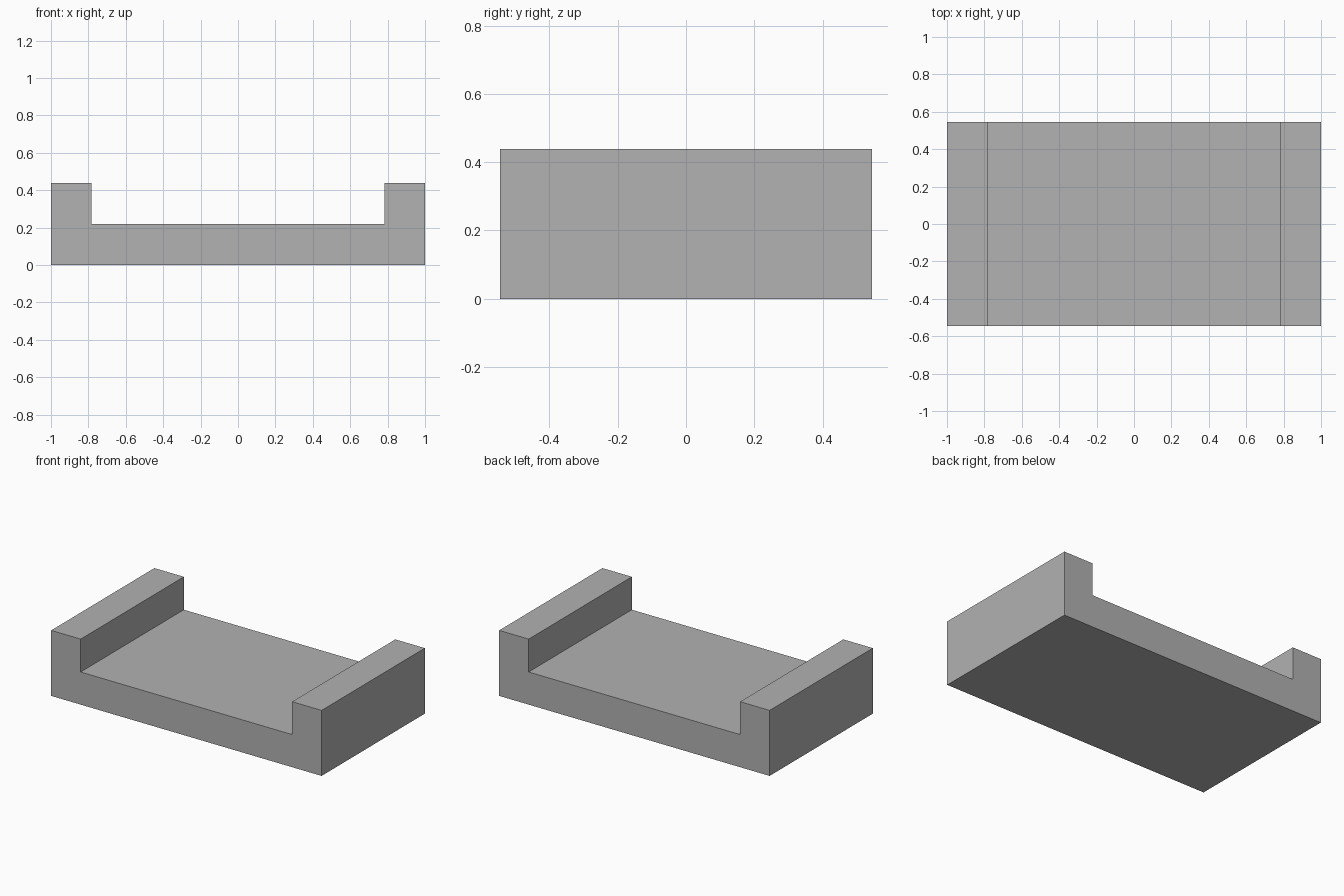
import bpy
import bmesh

cube = bpy.data.objects.get("Cube")
if cube:
    bpy.data.objects.remove(cube, do_unlink=True)

# Overall sizes
HALF_WIDTH, HALF_DEPTH = 1.0, 0.545
INNER_X, FLOOR_Z, WALL_Z = 0.782, 0.218, 0.438

# Single grey material
grey = bpy.data.materials.new("plain_grey")
grey.use_nodes = True
colour = (0.445, 0.445, 0.445, 1.0)
grey.diffuse_color = colour
grey.node_tree.nodes["Principled BSDF"].inputs["Base Color"].default_value = colour

# Channel profile: right half, mirrored to the left half
half = [(HALF_WIDTH, 0), (HALF_WIDTH, WALL_Z), (INNER_X, WALL_Z), (INNER_X, FLOOR_Z)]
profile = half + [(-x, z) for x, z in reversed(half)]

# Extrude the profile from front to back
bm = bmesh.new()
front = bm.faces.new([bm.verts.new((x, -HALF_DEPTH, z)) for x, z in profile])
result = bmesh.ops.extrude_face_region(bm, geom=[front], use_keep_orig=True)
back_verts = [g for g in result["geom"] if isinstance(g, bmesh.types.BMVert)]
bmesh.ops.translate(bm, verts=back_verts, vec=(0, 2 * HALF_DEPTH, 0))
bmesh.ops.recalc_face_normals(bm, faces=bm.faces)

mesh = bpy.data.meshes.new("channel_block")
bm.to_mesh(mesh)
bm.free()
mesh.materials.append(grey)
block = bpy.data.objects.new("channel_block", mesh)
bpy.context.collection.objects.link(block)
